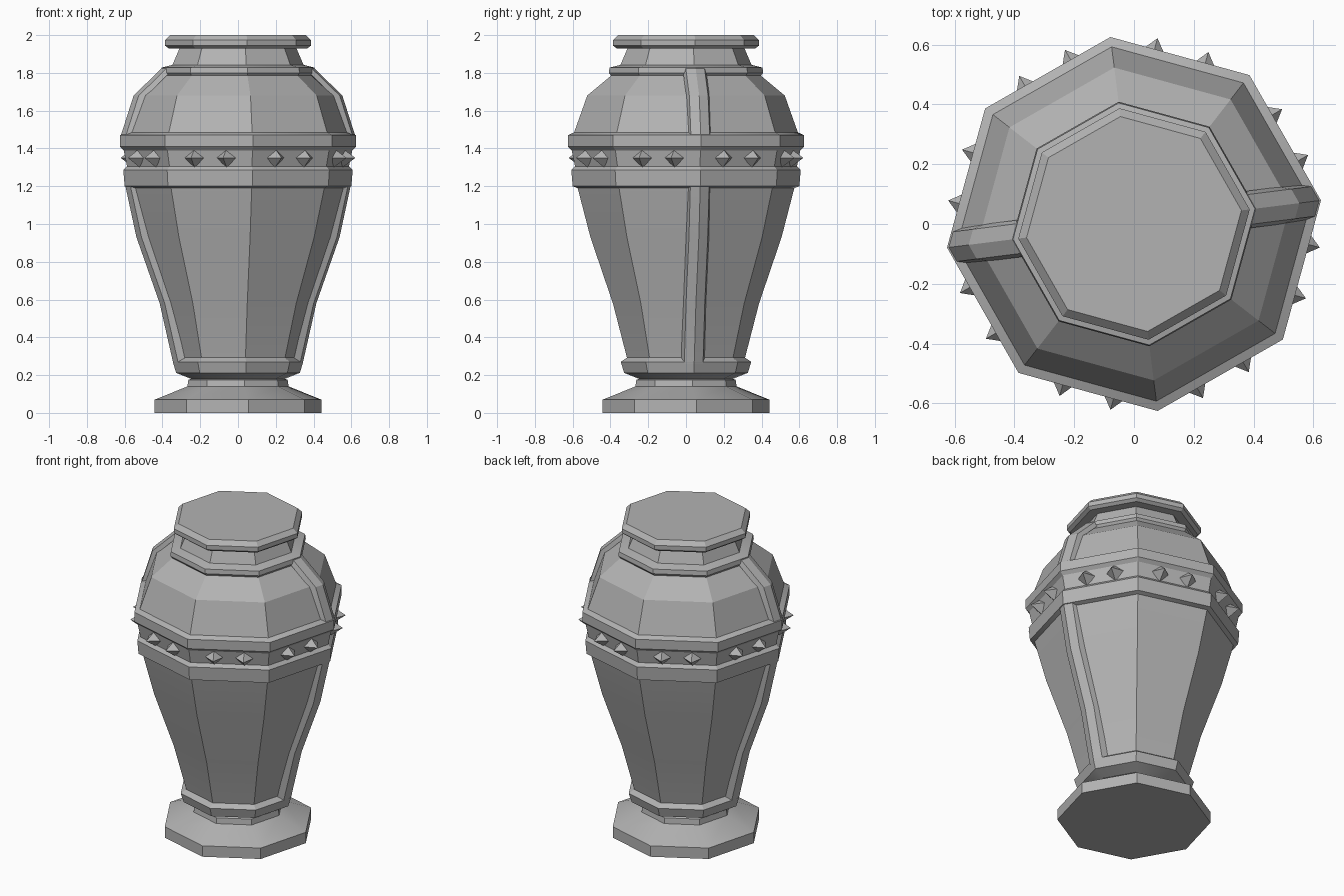
import bpy, bmesh, math
from mathutils import Matrix, Vector

SIDES = 8
TURN = math.radians(7.2)      # twist of the octagon about z
STEP = 2 * math.pi / SIDES

cube = bpy.data.objects.get("Cube")
if cube:
    bpy.data.objects.remove(cube, do_unlink=True)

GREY = (0.45, 0.45, 0.45, 1)
stone = bpy.data.materials.new("grey_stone")
stone.use_nodes = True
stone.diffuse_color = GREY
bsdf = next(n for n in stone.node_tree.nodes if n.type == 'BSDF_PRINCIPLED')
bsdf.inputs["Base Color"].default_value = GREY


def finish(name, bm, smooth=True):
    bmesh.ops.recalc_face_normals(bm, faces=bm.faces)
    mesh = bpy.data.meshes.new(name)
    bm.to_mesh(mesh)
    bm.free()
    mesh.materials.append(stone)
    obj = bpy.data.objects.new(name, mesh)
    bpy.context.collection.objects.link(obj)
    if smooth:
        bpy.ops.object.select_all(action='DESELECT')
        obj.select_set(True)
        bpy.context.view_layer.objects.active = obj
        bpy.ops.object.shade_smooth_by_angle(angle=math.radians(22))
    return obj


def loft(bm, rings):
    """Skin a stack of closed rings and cap both ends."""
    rows = [[bm.verts.new(p) for p in ring] for ring in rings]
    for low, high in zip(rows, rows[1:]):
        for i in range(len(low)):
            j = (i + 1) % len(low)
            bm.faces.new((low[i], low[j], high[j], high[i]))
    bm.faces.new(rows[0])
    bm.faces.new(rows[-1])


def octagon(r, z):
    return [(r * math.cos(TURN + i * STEP), r * math.sin(TURN + i * STEP), z)
            for i in range(SIDES)]


def turned(name, profile):
    bm = bmesh.new()
    loft(bm, [octagon(r, z) for r, z in profile])
    return finish(name, bm)


# Vessel: foot, panelled body, studded belt, shoulder, collar and lip
turned("vase_body", [
    (.445, 0), (.445, .07), (.27, .14), (.265, .175), (.25, .18),
    (.33, .212), (.348, .27), (.315, .292),
    (.39, .58), (.51, .93), (.578, 1.19), (.605, 1.2),
    (.612, 1.285), (.592, 1.305), (.61, 1.39), (.63, 1.41), (.63, 1.47),
    (.597, 1.485), (.527, 1.68), (.4, 1.785), (.412, 1.8),
    (.408, 1.828), (.35, 1.842), (.312, 1.93),
    (.37, 1.93), (.39, 1.945), (.39, 1.973), (.362, 2)])


def rib_section(r, z, angle, width=.05, depth=.06):
    """Five-point section that wraps round a corner of the octagon."""
    drop = width * math.tan(STEP / 2)
    flat = [(r - depth, -width - .012), (r - drop, -width), (r, 0),
            (r - drop, width), (r - depth, width + .012)]
    turn = Matrix.Rotation(angle, 3, 'Z')
    return [turn @ Vector((x, y, z)) for x, y in flat]


# Raised ribs on two opposite corners
LOWER = [(.345, .26), (.418, .58), (.542, .93), (.604, 1.215)]
UPPER = [(.628, 1.46), (.557, 1.68), (.41, 1.822)]
for side, angle in (("left", TURN), ("right", TURN + math.pi)):
    for part, path in (("body", LOWER), ("shoulder", UPPER)):
        bm = bmesh.new()
        loft(bm, [rib_section(r, z, angle) for r, z in path])
        finish(f"{part}_rib_{side}", bm)

# Pointed studs, two on each belt face
bm = bmesh.new()
for i in range(SIDES):
    turn = Matrix.Rotation(TURN + (i + .5) * STEP, 3, 'Z')
    for offset in (-.088, .088):
        base = [(.55, offset + dy, 1.35 + dz) for dy, dz in
                ((-.056, 0), (0, -.05), (.056, 0), (0, .05))]
        ring = [bm.verts.new(turn @ Vector(p)) for p in base]
        tip = bm.verts.new(turn @ Vector((.62, offset, 1.35)))
        bm.faces.new(ring)
        for k in range(4):
            bm.faces.new((ring[k], ring[(k + 1) % 4], tip))
finish("belt_studs", bm, smooth=False)
